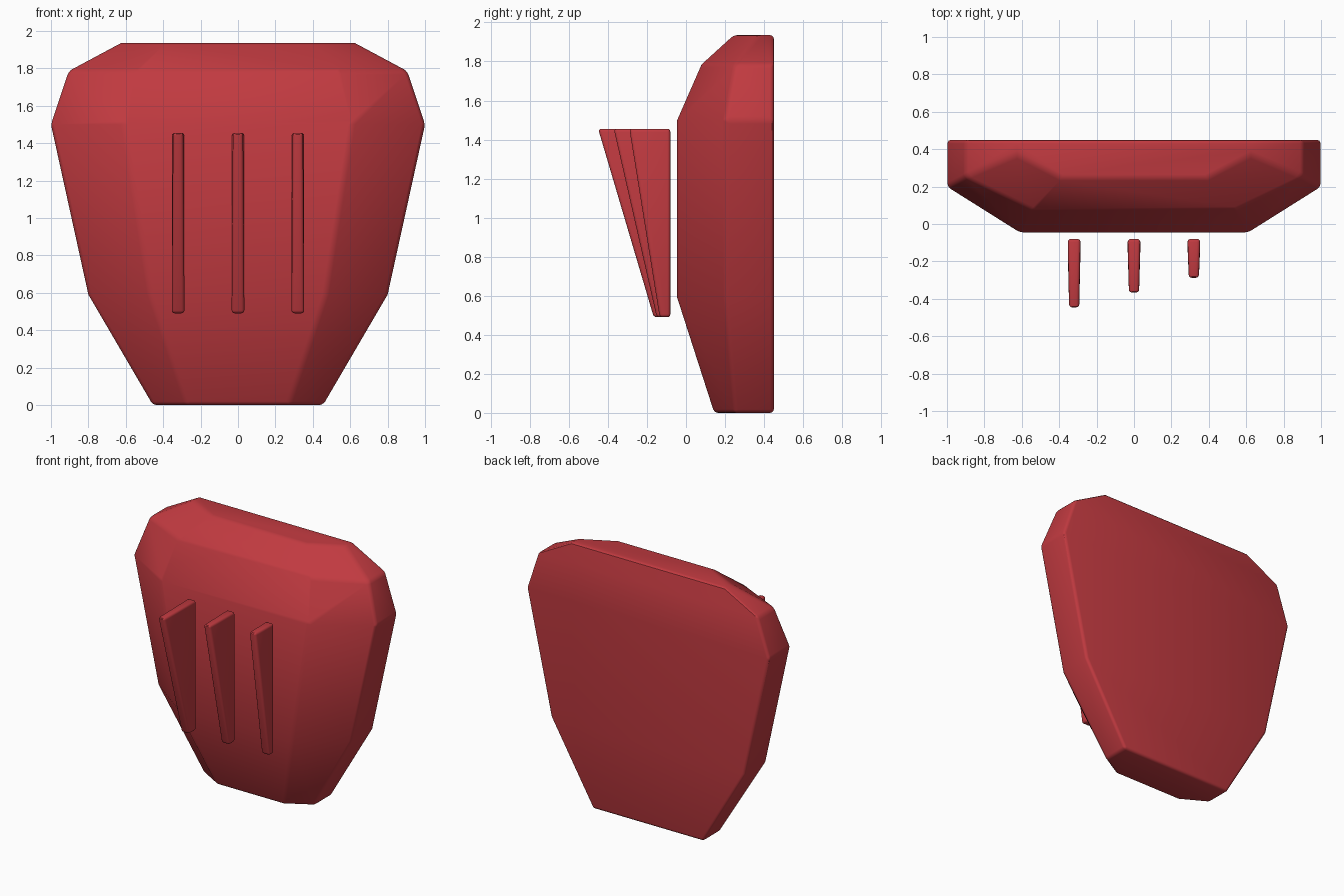
import bpy
import bmesh
import math

cube = bpy.data.objects.get("Cube")
if cube:
    bpy.data.objects.remove(cube, do_unlink=True)

# Single red material
red = bpy.data.materials.new("red")
red.use_nodes = True
colour = (0.53, 0.042, 0.051, 1)
red.diffuse_color = colour
red.node_tree.nodes["Principled BSDF"].inputs["Base Color"].default_value = colour


def loft(name, sections, bevel):
    """Join closed sections (lists of points) into a solid with rounded edges."""
    bm = bmesh.new()
    rings = [[bm.verts.new(p) for p in ring] for ring in sections]
    for low, high in zip(rings, rings[1:]):
        for i in range(len(low)):
            j = (i + 1) % len(low)
            bm.faces.new((low[i], low[j], high[j], high[i]))
    bm.faces.new(rings[0][::-1])
    bm.faces.new(rings[-1])
    bmesh.ops.recalc_face_normals(bm, faces=bm.faces)
    mesh = bpy.data.meshes.new(name)
    bm.to_mesh(mesh)
    bm.free()
    mesh.materials.append(red)
    obj = bpy.data.objects.new(name, mesh)
    bpy.context.collection.objects.link(obj)
    mod = obj.modifiers.new("rounded_edges", "BEVEL")
    mod.width = bevel
    mod.segments = 3
    mod.limit_method = "ANGLE"
    mod.angle_limit = math.radians(30)
    bpy.ops.object.select_all(action="DESELECT")
    obj.select_set(True)
    bpy.context.view_layer.objects.active = obj
    bpy.ops.object.modifier_apply(modifier=mod.name)
    bpy.ops.object.shade_smooth_by_angle(angle=math.radians(30))
    return obj


# Shield plate: height, half width, side edge y, front half width, front y
BACK = 0.45
levels = [
    (0.0, 0.455, 0.25, 0.27, 0.145),
    (0.59, 0.80, 0.20, 0.47, -0.045),
    (1.5, 1.0, 0.20, 0.61, -0.045),
    (1.785, 0.905, 0.25, 0.55, 0.08),
    (1.935, 0.625, 0.37, 0.385, 0.245),
]
plate = []
for z, w, side, wf, front in levels:
    half = [(w, BACK), (w, side), (wf, front)]
    outline = half + [(-x, y) for x, y in reversed(half)]
    plate.append([(x, y, z) for x, y in outline])
loft("shield_plate", plate, 0.02)

# Three wedge fins standing in front of the plate, longest on the right
FIN_BACK = -0.08
fins = [
    ("right_fin", -0.32, -0.165, -0.45),
    ("middle_fin", 0, -0.15, -0.37),
    ("left_fin", 0.32, -0.135, -0.29),
]
for name, x, tip_low, tip_high in fins:
    rings = []
    for z, tip, wf in ((0.49, tip_low, 0.034), (1.455, tip_high, 0.027)):
        rings.append([(x + 0.034, FIN_BACK, z), (x + wf, tip, z),
                      (x - wf, tip, z), (x - 0.034, FIN_BACK, z)])
    loft(name, rings, 0.016)
